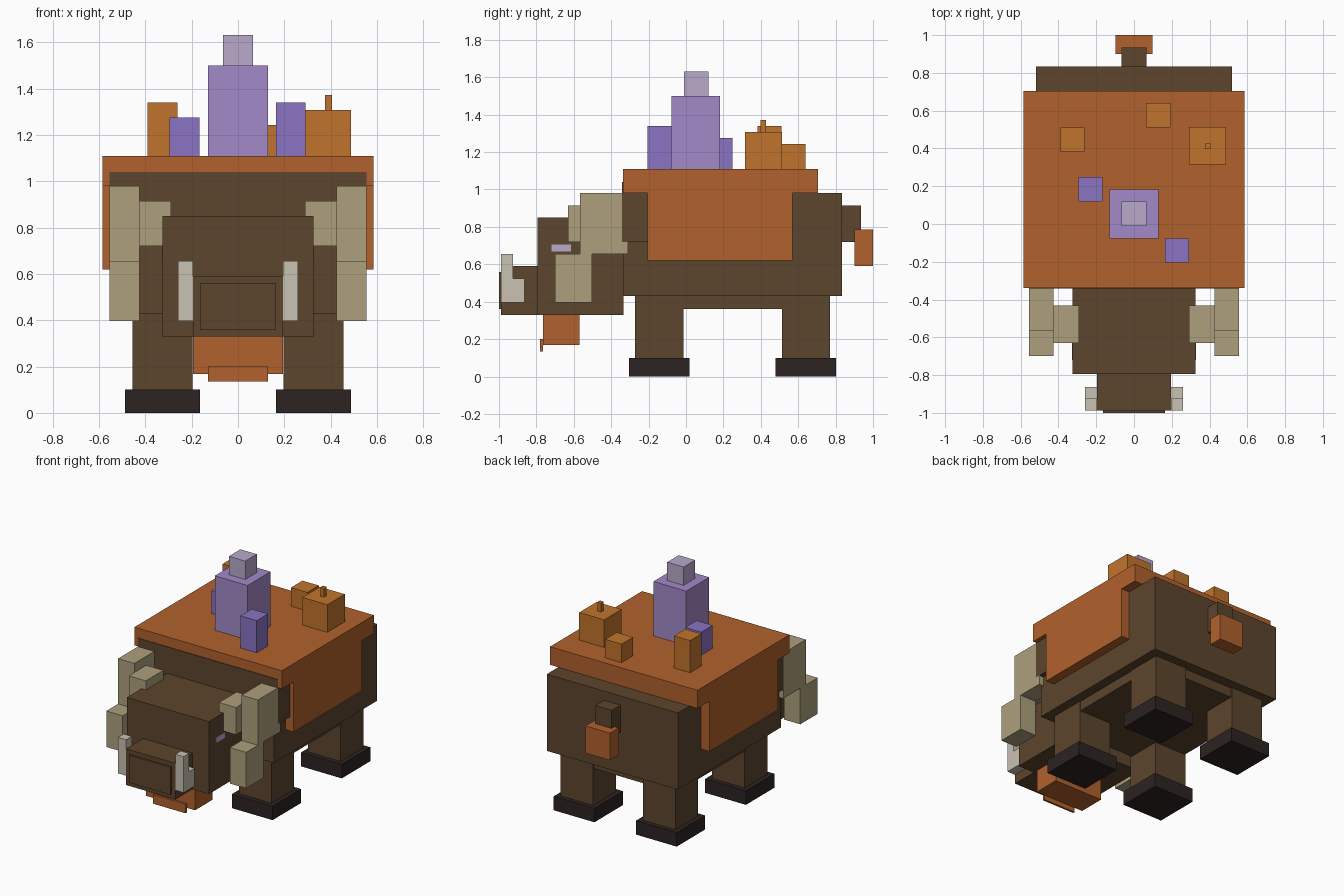
import bpy, bmesh

if "Cube" in bpy.data.objects:
    bpy.data.objects.remove(bpy.data.objects["Cube"])


def linear(c):
    c /= 255
    return c / 12.92 if c <= 0.04045 else ((c + 0.055) / 1.055) ** 2.4


def make_mat(name, r, g, b):
    m = bpy.data.materials.new(name)
    m.diffuse_color = (linear(r), linear(g), linear(b), 1)
    m.use_nodes = True
    m.node_tree.nodes["Principled BSDF"].inputs["Base Color"].default_value = m.diffuse_color
    return m


brown = make_mat("brown_fur", 92, 69, 45)
rust = make_mat("rust_orange", 177, 97, 44)
tan = make_mat("horn_tan", 174, 160, 125)
ivory = make_mat("tusk_ivory", 200, 194, 178)
hoof = make_mat("hoof_black", 44, 35, 34)
lavender = make_mat("lavender", 163, 138, 200)
violet = make_mat("violet", 139, 115, 196)
pale = make_mat("pale_lilac", 184, 170, 203)
amber = make_mat("amber", 193, 116, 45)


def box(name, mat, x, y, z):
    """Box spanning the given (min, max) ranges."""
    bm = bmesh.new()
    bmesh.ops.create_cube(bm, size=1)
    for v in bm.verts:
        v.co = [r[0] if c < 0 else r[1] for c, r in zip(v.co, (x, y, z))]
    me = bpy.data.meshes.new(name)
    bm.to_mesh(me)
    bm.free()
    me.materials.append(mat)
    ob = bpy.data.objects.new(name, me)
    bpy.context.collection.objects.link(ob)
    return ob


def mid(name, mat, half, y, z):
    """Box centred on x = 0."""
    return box(name, mat, (-half, half), y, z)


def pair(name, mat, x, y, z):
    """Left and right mirrored boxes."""
    box(name + "_right", mat, x, y, z)
    box(name + "_left", mat, (-x[1], -x[0]), y, z)


# Torso
mid("body", brown, 0.52, (-0.335, 0.835), (0.43, 0.98))
mid("belly", brown, 0.45, (-0.26, 0.76), (0.36, 0.43))
mid("shoulders", brown, 0.555, (-0.342, -0.1), (0.72, 1.04))

# Blanket over the back, with hanging side flaps
mid("blanket", rust, 0.585, (-0.338, 0.705), (0.98, 1.11))
pair("blanket_flap", rust, (0.52, 0.585), (-0.205, 0.57), (0.62, 0.98))

# Legs and hooves
for label, y0 in (("front", -0.272), ("back", 0.512)):
    pair(label + "_leg", brown, (0.197, 0.455), (y0, y0 + 0.258), (0.1, 0.43))
    pair(label + "_hoof", hoof, (0.165, 0.488), (y0 - 0.033, y0 + 0.29), (0, 0.1))

# Head, snout and beard
mid("head", brown, 0.325, (-0.795, -0.335), (0.33, 0.85))
mid("snout", brown, 0.195, (-0.988, -0.795), (0.33, 0.59))
mid("nose", brown, 0.163, (-1.0, -0.988), (0.36, 0.558))
mid("beard", rust, 0.195, (-0.765, -0.57), (0.168, 0.33))
mid("beard_tip", rust, 0.13, (-0.78, -0.765), (0.135, 0.2))
pair("eye", pale, (0.325, 0.329), (-0.72, -0.615), (0.668, 0.706))

# Tusks
pair("tusk_base", ivory, (0.195, 0.26), (-0.988, -0.863), (0.397, 0.525))
pair("tusk_tip", ivory, (0.195, 0.26), (-0.988, -0.925), (0.525, 0.655))

# Stepped horns
pair("horn_root", tan, (0.29, 0.425), (-0.63, -0.432), (0.72, 0.915))
pair("horn_upper", tan, (0.425, 0.555), (-0.567, -0.31), (0.655, 0.98))
pair("horn_lower", tan, (0.425, 0.555), (-0.7, -0.502), (0.397, 0.655))

# Tail
mid("tail", brown, 0.065, (0.835, 0.935), (0.72, 0.915))
mid("tail_tuft", rust, 0.097, (0.9, 1.0), (0.59, 0.785))

# Crystals on the back
mid("crystal", lavender, 0.13, (-0.077, 0.183), (1.11, 1.5))
mid("crystal_tip", pale, 0.065, (-0.01, 0.12), (1.5, 1.632))
box("small_crystal_left", violet, (-0.295, -0.167), (0.12, 0.248), (1.11, 1.275))
box("small_crystal_right", violet, (0.163, 0.292), (-0.205, -0.077), (1.11, 1.34))

# Gourds on the back
box("large_gourd", amber, (0.29, 0.488), (0.315, 0.513), (1.11, 1.308))
box("gourd_stem", amber, (0.375, 0.405), (0.397, 0.427), (1.308, 1.372))
box("tall_gourd", amber, (-0.39, -0.262), (0.383, 0.511), (1.11, 1.34))
box("small_gourd", amber, (0.063, 0.193), (0.51, 0.64), (1.11, 1.243))
